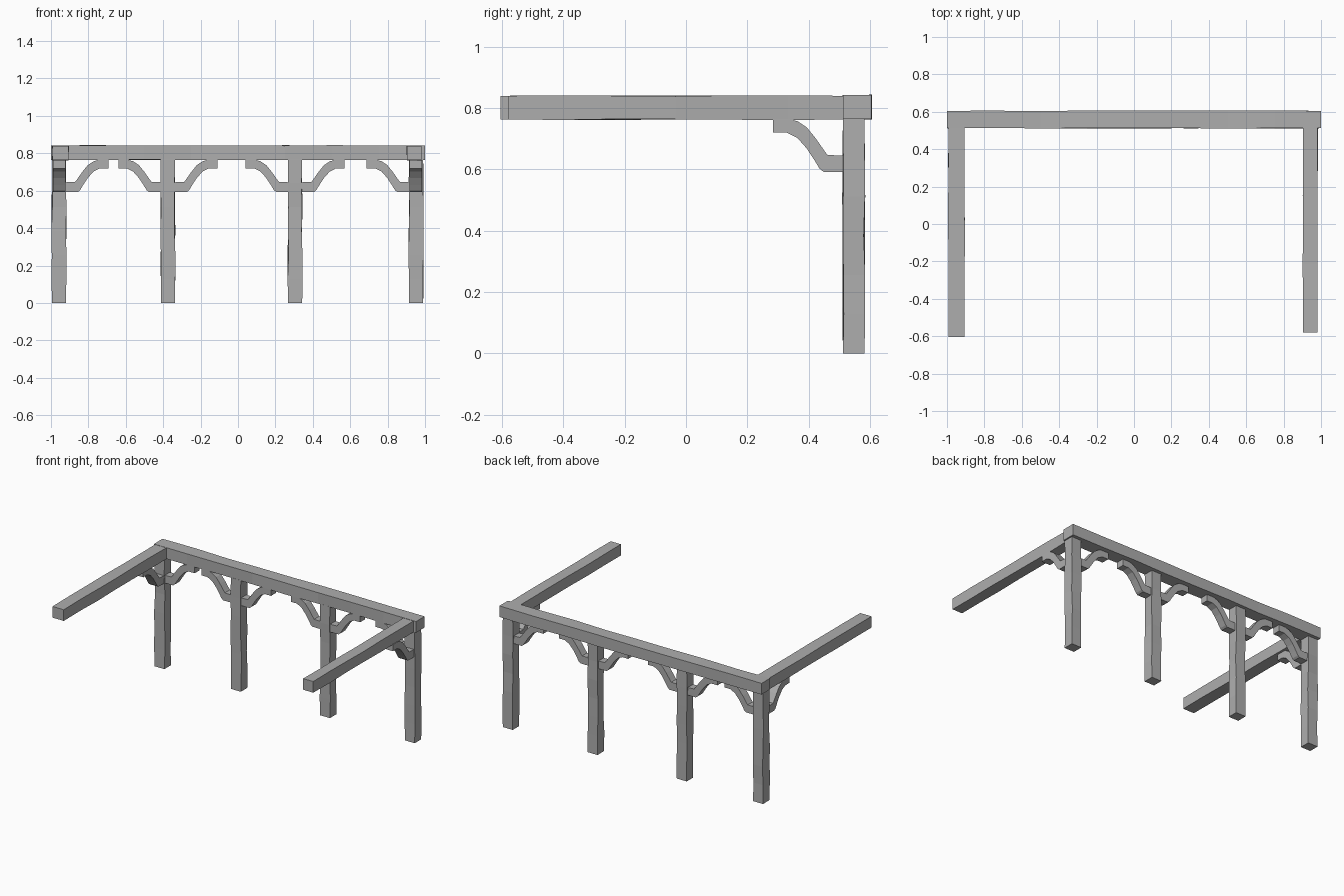
import bpy, bmesh, random
from mathutils import Vector

random.seed(4)
if "Cube" in bpy.data.objects:
    bpy.data.objects.remove(bpy.data.objects["Cube"])

GREY = (0.42, 0.42, 0.42, 1)
timber = bpy.data.materials.new("grey_timber")
timber.use_nodes = True
timber.diffuse_color = GREY
timber.node_tree.nodes["Principled BSDF"].inputs["Base Color"].default_value = GREY


def finish(name, bm):
    bmesh.ops.recalc_face_normals(bm, faces=bm.faces)
    mesh = bpy.data.meshes.new(name)
    bm.to_mesh(mesh)
    bm.free()
    mesh.materials.append(timber)
    obj = bpy.data.objects.new(name, mesh)
    bpy.context.collection.objects.link(obj)
    return obj


def hewn_beam(name, low, high, wobble=0.003, cuts=5):
    """Box cut along its longest axis, with slightly uneven hand-hewn edges."""
    low, high = Vector(low), Vector(high)
    size = high - low
    axis = max(range(3), key=lambda i: size[i])
    bm = bmesh.new()
    bmesh.ops.create_cube(bm, size=1)
    for v in bm.verts:
        v.co = Vector(low[i] + (v.co[i] + 0.5) * size[i] for i in range(3))
    long_edges = [e for e in bm.edges
                  if abs(e.verts[0].co[axis] - e.verts[1].co[axis]) > 0.01]
    bmesh.ops.subdivide_edges(bm, edges=long_edges, cuts=cuts, use_grid_fill=True)
    for v in bm.verts:
        if low[axis] + 0.01 < v.co[axis] < high[axis] - 0.01:
            for i in range(3):
                if i != axis:
                    v.co[i] += random.uniform(-wobble, wobble)
    return finish(name, bm)


# S-shaped brace outline: distance from the post, height
BRACE = [(0, .592), (.065, .592), (.078, .602), (.095, .63), (.12, .668),
         (.15, .702), (.185, .72), (.23, .72), (.23, .765), (.18, .765),
         (.15, .757), (.12, .737), (.09, .7), (.06, .657), (.052, .647), (0, .645)]


def brace(name, origin, direction, width):
    """Extrude the outline from origin along direction, across its width."""
    side = Vector((abs(direction[1]), abs(direction[0]), 0)) * width
    bm = bmesh.new()
    verts = [bm.verts.new(Vector(origin) + Vector(direction) * d + Vector((0, 0, z)))
             for d, z in BRACE]
    face = bm.faces.new(verts)
    moved = bmesh.ops.extrude_face_region(bm, geom=[face])["geom"]
    bmesh.ops.translate(bm, vec=side,
                        verts=[g for g in moved if isinstance(g, bmesh.types.BMVert)])
    return finish(name, bm)


# Posts and the braces along the back row
posts = [("right", -.995, -.92), ("mid_right", -.413, -.337),
         ("mid_left", .268, .343), ("left", .915, .99)]
for label, x0, x1 in posts:
    hewn_beam(f"{label}_post", (x0, .512, 0), (x1, .582, .768))
    if label != "left":
        brace(f"{label}_post_brace_left", (x1 - .003, .517, 0), (1, 0, 0), .055)
    if label != "right":
        brace(f"{label}_post_brace_right", (x0 + .003, .517, 0), (-1, 0, 0), .055)

# Braces reaching forward from the corner posts
brace("right_forward_brace", (-.988, .514, 0), (0, -1, 0), .066)
brace("left_forward_brace", (.917, .514, 0), (0, -1, 0), .066)

# Top beams
hewn_beam("back_beam", (-1, .512, .765), (1, .605, .842), .002, 7)
hewn_beam("right_side_beam", (-.992, -.605, .763), (-.906, .515, .84), .002)
hewn_beam("left_side_beam", (.903, -.58, .763), (.98, .515, .84), .002)
